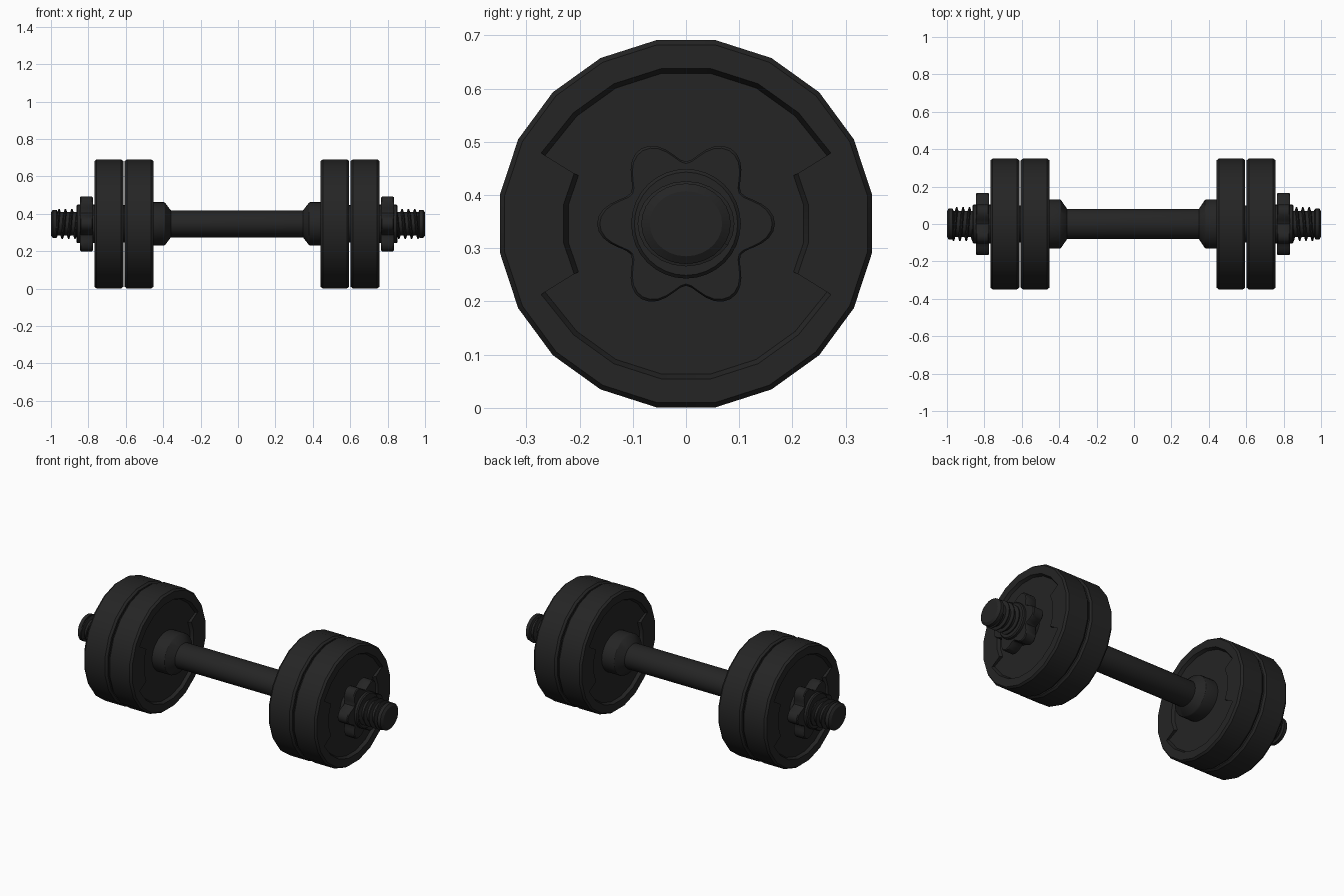
import bpy, bmesh, math

if "Cube" in bpy.data.objects:
    bpy.data.objects.remove(bpy.data.objects["Cube"])

CZ = 0.346      # height of the bar axis
SHIFT = -0.0055  # the plates sit slightly off centre on the bar

mat = bpy.data.materials.new("black iron")
mat.diffuse_color = (0.018, 0.018, 0.018, 1)
mat.use_nodes = True
mat.node_tree.nodes["Principled BSDF"].inputs["Base Color"].default_value = mat.diffuse_color


def finish(bm, name, angle=32):
    bmesh.ops.recalc_face_normals(bm, faces=bm.faces)
    me = bpy.data.meshes.new(name)
    bm.to_mesh(me)
    bm.free()
    me.materials.append(mat)
    ob = bpy.data.objects.new(name, me)
    bpy.context.collection.objects.link(ob)
    bpy.ops.object.select_all(action='DESELECT')
    ob.select_set(True)
    bpy.context.view_layer.objects.active = ob
    bpy.ops.object.shade_smooth_by_angle(angle=math.radians(angle))
    return ob


def ring(bm, x, polar, sy=1, sz=1):
    """Loop of vertices around the x axis from (angle, radius) pairs."""
    return [bm.verts.new((x, r * math.cos(a) * sy, CZ + r * math.sin(a) * sz)) for a, r in polar]


def bridge(bm, a, b):
    n = len(a)
    for i in range(n):
        j = (i + 1) % n
        bm.faces.new((a[i], a[j], b[j], b[i]))


def stack(name, sections, sy=1, sz=1, angle=32):
    """Closed solid from (x, polar outline) sections."""
    bm = bmesh.new()
    rings = [ring(bm, x, p, sy, sz) for x, p in sections]
    for a, b in zip(rings, rings[1:]):
        bridge(bm, a, b)
    bm.faces.new(rings[0])
    bm.faces.new(rings[-1])
    return finish(bm, name, angle)


def circle(r, n=28):
    return [(2 * math.pi * i / n, r) for i in range(n)]


def star(scale, n=72):
    # six soft lobes with flattened tips
    out = []
    for i in range(n):
        a = 2 * math.pi * i / n
        c = math.cos(6 * a)
        out.append((a, scale * (0.147 + 0.024 * c - 0.004 * c * c)))
    return out


def plate(name, x0, x1):
    """Twenty-sided weight plate with a stepped recess in both faces."""
    bm = bmesh.new()
    sy, sz = 1.0, 0.987
    mid, half = (x0 + x1) / 2, abs(x1 - x0) / 2
    angs = [math.radians(9 + 18 * i) for i in range(20)]

    def outline(f):
        # recess outline; narrower beside the two side grips
        pts = []
        for i, a in enumerate(angs):
            d = 9 + 18 * i
            if d in (27, 153, 207, 333):
                a = math.radians(d + (-2.5 if d in (27, 207) else 2.5))
                pair = [(a, 0.231 - f), (a, 0.306 - f)]
                pts += pair if d in (27, 207) else pair[::-1]
            else:
                pts.append((a, (0.233 if d in (9, 171, 189, 351) else 0.299) - f))
        return pts

    outer = []
    for s in (-1, 1):
        rim = ring(bm, mid + s * (half - 0.012), [(a, 0.354) for a in angs], sy, sz)
        edge = ring(bm, mid + s * half, [(a, 0.345) for a in angs], sy, sz)
        lip = ring(bm, mid + s * half, outline(0), sy, sz)
        floor = ring(bm, mid + s * (half - 0.018), outline(0.009), sy, sz)
        bridge(bm, rim, edge)
        k = 0
        for i in range(20):
            j = (i + 1) % 20
            if i in (1, 8, 11, 18):   # the step uses two inner points
                bm.faces.new((edge[i], lip[k + 1], lip[k]))
                k += 1
            bm.faces.new((edge[i], edge[j], lip[(k + 1) % 24], lip[k]))
            k += 1
        bridge(bm, lip, floor)
        bm.faces.new(floor)
        outer.append(rim)
    bridge(bm, outer[0], outer[1])
    finish(bm, name)


def thread(name, x0, x1, pitch=0.034, seg=24):
    """Helical ridge of triangular section."""
    bm = bmesh.new()
    n = int(abs(x1 - x0) / pitch * seg)
    prev = None
    for i in range(n + 1):
        a = 2 * math.pi * i / seg
        x = x0 + (x1 - x0) * i / n
        sec = []
        for dx, r in ((-0.010, 0.066), (-0.003, 0.091), (0.003, 0.091), (0.010, 0.066)):
            sec.append(bm.verts.new((x + dx, r * math.cos(a), CZ + r * math.sin(a) * 0.88)))
        if prev:
            bridge(bm, prev, sec)
        else:
            bm.faces.new(sec)
        prev = sec
    bm.faces.new(prev)
    finish(bm, name)


# bar: grip with thinner threaded ends and end caps
right = [(0.40, 0.080), (0.44, 0.070), (0.965, 0.070), (0.970, 0.084), (0.990, 0.084), (1.0, 0.068)]
prof = [(-x, r) for x, r in reversed(right)] + right
stack("bar", [(x, circle(r)) for x, r in prof], 1, 0.9)

for s, side in ((1, "right"), (-1, "left")):
    def X(v):
        return s * v + SHIFT

    # collar that stops the plates
    stack(side + "_collar", [(X(x), circle(r)) for x, r in
          ((0.352, 0.080), (0.385, 0.129), (0.392, 0.132), (0.465, 0.132))], 1, 0.88)
    # two weight plates
    plate(side + "_inner_plate", X(0.447), X(0.600))
    plate(side + "_outer_plate", X(0.608), X(0.762))
    # hub joining the plates
    stack(side + "_plate_hub", [(X(x), circle(0.10)) for x in (0.58, 0.63)])
    # star nut with round flanges on both sides
    stack(side + "_star_nut", [(X(0.771), star(0.97)), (X(0.776), star(1)),
          (X(0.834), star(1)), (X(0.839), star(0.97))], 1, 0.98)
    stack(side + "_nut_flange", [(X(x), circle(r, 32)) for x, r in
          ((0.735, 0.103), (0.853, 0.103), (0.859, 0.097))])
    # screw thread
    thread(side + "_thread", X(0.84), s * 0.968)
